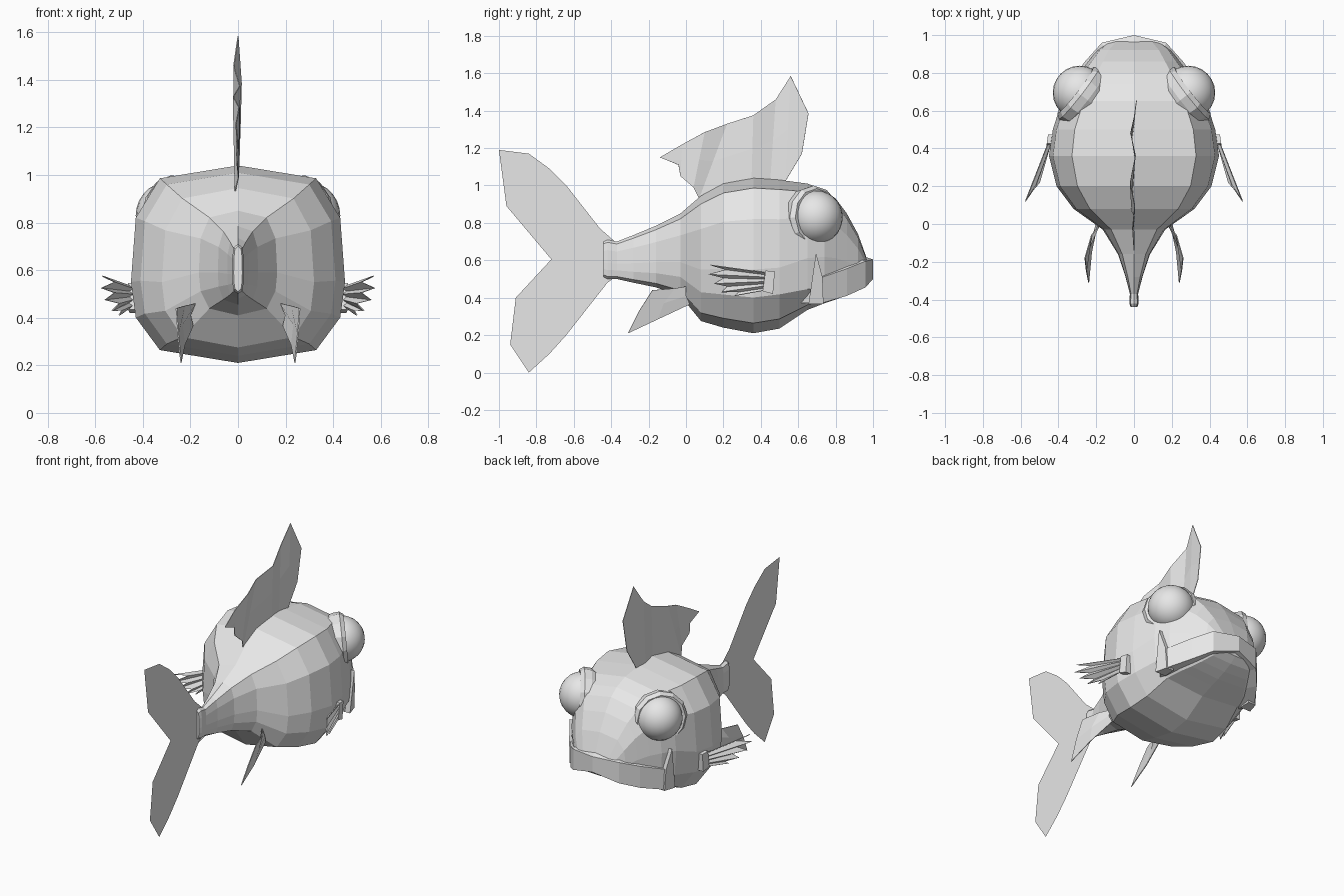
import bpy, bmesh, math
from mathutils import Vector

if "Cube" in bpy.data.objects:
    bpy.data.objects.remove(bpy.data.objects["Cube"])

mat = bpy.data.materials.new("pale grey")
mat.diffuse_color = (0.8, 0.8, 0.8, 1)
mat.use_nodes = True
mat.node_tree.nodes["Principled BSDF"].inputs["Base Color"].default_value = mat.diffuse_color


def make(name, verts, faces, mirror=False, thick=0, closed=False):
    me = bpy.data.meshes.new(name)
    me.from_pydata(verts, [], faces)
    if closed:
        bm = bmesh.new()
        bm.from_mesh(me)
        bmesh.ops.recalc_face_normals(bm, faces=bm.faces)
        bm.to_mesh(me)
        bm.free()
    me.materials.append(mat)
    ob = bpy.data.objects.new(name, me)
    bpy.context.collection.objects.link(ob)
    if thick:
        s = ob.modifiers.new("thickness", "SOLIDIFY")
        s.thickness, s.offset = thick, 0
    if mirror:
        ob.modifiers.new("mirror", "MIRROR")
    return ob


def strip(n, m):
    """Quads joining n rows of m points."""
    return [(i * m + j, i * m + j + 1, (i + 1) * m + j + 1, (i + 1) * m + j)
            for i in range(n - 1) for j in range(m - 1)]


def tube(n, m):
    """Quads joining n closed rings of m points."""
    return [(i * m + j, i * m + (j + 1) % m, (i + 1) * m + (j + 1) % m, (i + 1) * m + j)
            for i in range(n - 1) for j in range(m)]


# Body: rings of 12 points (y, half width, top, bottom, head shape amount)
sections = [
    (-.44, .018, .70, .51, 0), (-.42, .025, .71, .50, 0), (-.37, .022, .70, .50, 0),
    (-.28, .045, .735, .48, 0), (-.16, .085, .785, .455, 0), (-.03, .165, .85, .41, 0),
    (.08, .32, .945, .275, 0), (.20, .41, 1.01, .24, 0), (.36, .45, 1.04, .21, 0),
    (.50, .43, 1.03, .235, 0), (.65, .382, 1.01, .335, .6), (.74, .338, .975, .37, 1),
    (.80, .29, .93, .39, 1), (.86, .242, .85, .415, 1), (.92, .195, .74, .445, 1),
    (.965, .14, .615, .48, 1)]
# (x, head x, z, head z) as fractions of the ring
shape = [(0, 0, 1, 1), (.73, .68, .935, .935), (.955, .93, .735, .735), (1, 1, .41, .41),
         (.955, .98, .23, .12), (.73, .73, .065, .02), (0, 0, 0, 0)]
verts = []
for y, w, top, bot, f in sections:
    half = [((a + (b - a) * f) * w, y, bot + (top - bot) * (c + (d - c) * f))
            for a, b, c, d in shape]
    verts += half + [(-x, q, z) for x, q, z in half[-2:0:-1]]
last = len(verts) - 12
faces = tube(len(sections), 12) + [tuple(range(12)), tuple(range(last, last + 12))]
make("body", verts, faces, closed=True)

# Lip band around the front of the mouth, reaching back into the head
lip = [(.365, .69, .372, .50), (.35, .73, .372, .51), (.26, .86, .41, .555),
       (.17, .96, .455, .595), (0, 1.0, .50, .605)]
verts = []
for x, y, lo, hi in lip:
    ix, iy = x * .75, y - .12
    verts += [(ix, iy, lo), (x, y, lo), (x, y, hi), (ix, iy, hi + .04)]
make("lip", verts, tube(len(lip), 4) + [(0, 1, 2, 3)], mirror=True, closed=True)

# Pointed gill plate at each mouth corner
outer = [(.378, .655, .365), (.383, .695, .64), (.362, .73, .51), (.355, .735, .367)]
make("gill_plate", outer + [(.30, y, z) for x, y, z in outer],
     tube(2, 4) + [(0, 1, 2, 3), (4, 5, 6, 7)], mirror=True, closed=True)

# Eyes: smooth globe in a faceted socket ring
axis = Vector((.77, .6, .08)).normalized()
side_axis = axis.cross(Vector((0, 0, 1))).normalized()
up_axis = side_axis.cross(axis)
rings = [(.13, -.11), (.168, -.035), (.173, .01), (.155, .035), (.12, .03)]
for side, label in ((1, "right"), (-1, "left")):
    bpy.ops.mesh.primitive_uv_sphere_add(segments=24, ring_count=14, radius=.143,
                                         location=(.287 * side, .695, .83))
    eye = bpy.context.object
    eye.name = label + "_eye"
    eye.data.materials.append(mat)
    bpy.ops.object.shade_smooth()

    verts = []
    for r, d in rings:
        for s in range(12):
            a = s * math.tau / 12
            p = Vector((.283, .685, .826)) + axis * d + r * (
                side_axis * math.cos(a) + up_axis * math.sin(a))
            verts.append((p.x * side, p.y, p.z))
    make(label + "_eye_socket", verts, tube(len(rings), 12) + [tuple(range(12))],
         closed=True)

# Dorsal fin: rippled sheet, columns of (top y, top z, bottom y, bottom z)
columns = [(-.14, 1.15, -.04, 1.11), (-.02, 1.22, -.03, 1.05), (.10, 1.285, .04, .99),
           (.22, 1.33, .07, .93), (.36, 1.375, .35, 1.02), (.48, 1.46, .45, 1.02),
           (.56, 1.585, .53, 1.02), (.655, 1.385, .62, 1.17)]
ripples = (0, -.008, .004, -.02, .008, -.018, .0, .014)
verts = []
for ripple, (ty, tz, by, bz) in zip(ripples, columns):
    for t in (0, .5, 1):
        verts.append((ripple * (1 - .4 * t), ty + (by - ty) * t, tz + (bz - tz) * t))
make("dorsal_fin", verts, strip(len(columns), 3), thick=.004)

# Tail fin: flat forked outline
outline = [(-1, 1.19), (-.84, 1.17), (-.73, 1.09), (-.64, 1.0), (-.46, .77), (-.38, .70),
           (-.38, .51), (-.42, .48), (-.64, .2), (-.73, .1), (-.84, 0), (-.94, .15),
           (-.91, .4), (-.72, .605), (-.96, .89)]
make("tail_fin", [(0, y, z) for y, z in outline], [tuple(range(len(outline)))])

# Pectoral fins: slanted block at the root and a pleated fan of rays
outer = [(.462, .41, .435), (.455, .465, .42), (.455, .475, .54), (.462, .425, .545)]
make("pectoral_root", outer + [(.40, y, z) for x, y, z in outer],
     tube(2, 4) + [(0, 1, 2, 3), (4, 5, 6, 7)], mirror=True, closed=True)
tips = [(.57, .13, .575), (.52, .21, .55), (.575, .12, .525), (.52, .20, .505),
        (.56, .15, .475), (.50, .22, .46), (.53, .19, .43), (.49, .28, .43), (.50, .26, .41)]
verts = []
for i, tip in enumerate(tips):
    verts += [(.458 - .015 * (i % 2), .42, .535 - .012 * i), tip]
make("pectoral_fin", verts, strip(len(tips), 2), mirror=True, thick=.005)

# Pelvic fins: folded sheets below the tail root
make("pelvic_fin",
     [(.18, .0, .46), (.225, -.06, .45), (.26, -.18, .44),
      (.20, .0, .41), (.235, -.12, .37), (.252, -.25, .33),
      (.19, .02, .365), (.225, -.15, .285), (.24, -.31, .21)],
     strip(3, 3), mirror=True, thick=.005)
